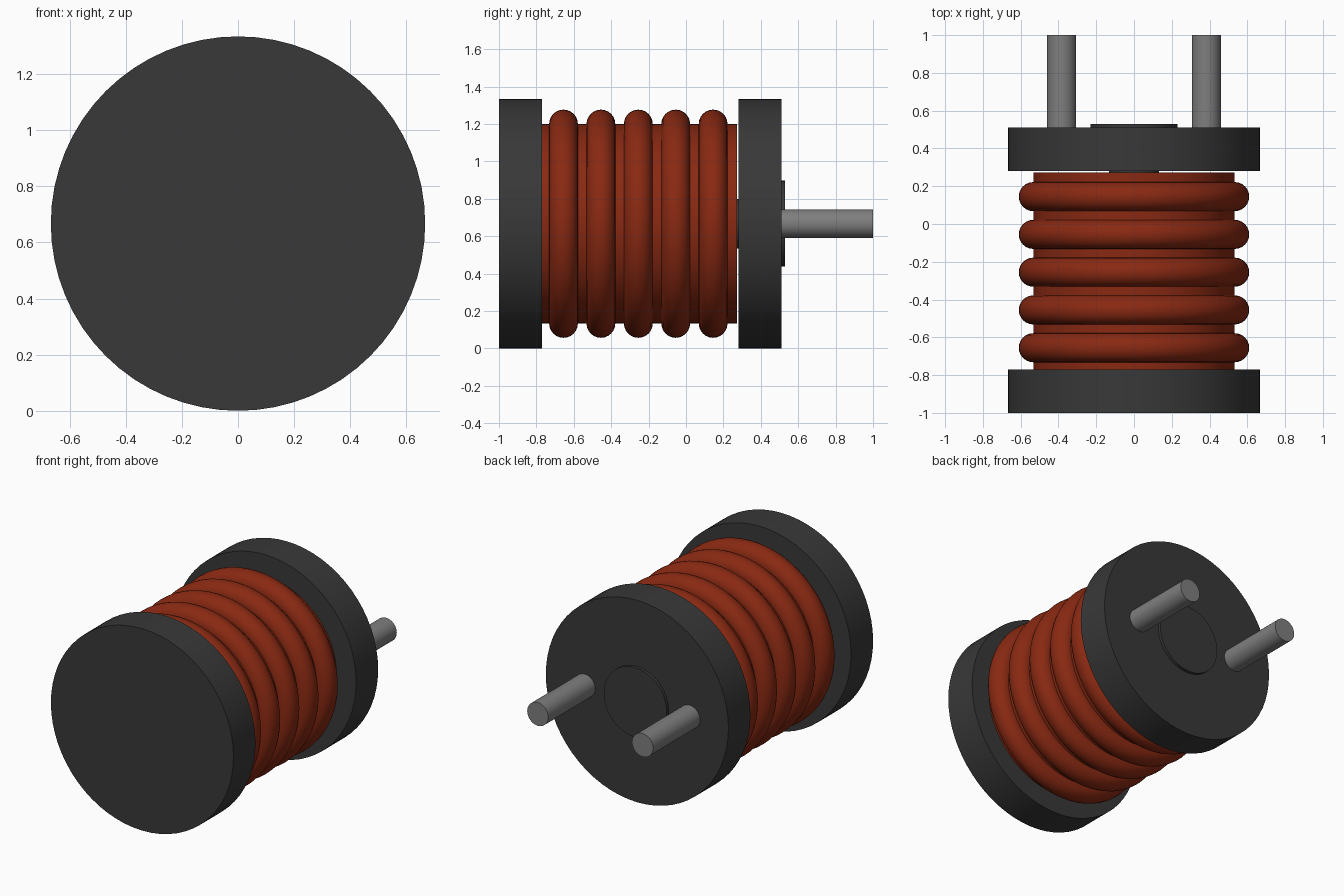
import bpy
import math

cube = bpy.data.objects.get("Cube")
if cube:
    bpy.data.objects.remove(cube, do_unlink=True)

AXIS_Z = 0.667
ALONG_Y = (math.pi / 2, 0, 0)


def material(name, rgb):
    mat = bpy.data.materials.new(name)
    mat.use_nodes = True
    mat.diffuse_color = (*rgb, 1)
    mat.node_tree.nodes["Principled BSDF"].inputs["Base Color"].default_value = (*rgb, 1)
    return mat


def finish(name, mat):
    obj = bpy.context.object
    obj.name = name
    obj.data.materials.append(mat)
    bpy.ops.object.shade_smooth_by_angle(angle=math.radians(35))


def cylinder(name, mat, radius, y0, y1, x=0, sides=64):
    bpy.ops.mesh.primitive_cylinder_add(
        vertices=sides, radius=radius, depth=y1 - y0,
        location=(x, (y0 + y1) / 2, AXIS_Z), rotation=ALONG_Y)
    finish(name, mat)


ferrite = material("dark ferrite", (0.04, 0.04, 0.04))
copper = material("enamelled copper", (0.25, 0.022, 0.006))
steel = material("grey steel", (0.21, 0.21, 0.21))

# Bobbin: two flanges, a spindle and the rear boss
cylinder("front_flange", ferrite, 0.667, -1, -0.77)
cylinder("rear_flange", ferrite, 0.667, 0.28, 0.51)
cylinder("spindle", ferrite, 0.133, -0.8, 0.3)
cylinder("rear_boss", ferrite, 0.23, 0.5, 0.53)

# Winding: a solid sleeve with five raised turns
cylinder("winding_sleeve", copper, 0.533, -0.77, 0.272)
for i in range(5):
    bpy.ops.mesh.primitive_torus_add(
        major_radius=0.533, minor_radius=0.077, major_segments=64, minor_segments=24,
        location=(0, -0.655 + 0.2 * i, AXIS_Z), rotation=ALONG_Y)
    finish(f"winding_turn_{i + 1}", copper)

# Terminal pins
for side, x in (("left", 0.383), ("right", -0.383)):
    cylinder(f"{side}_pin", steel, 0.077, 0.5, 1, x, sides=32)
